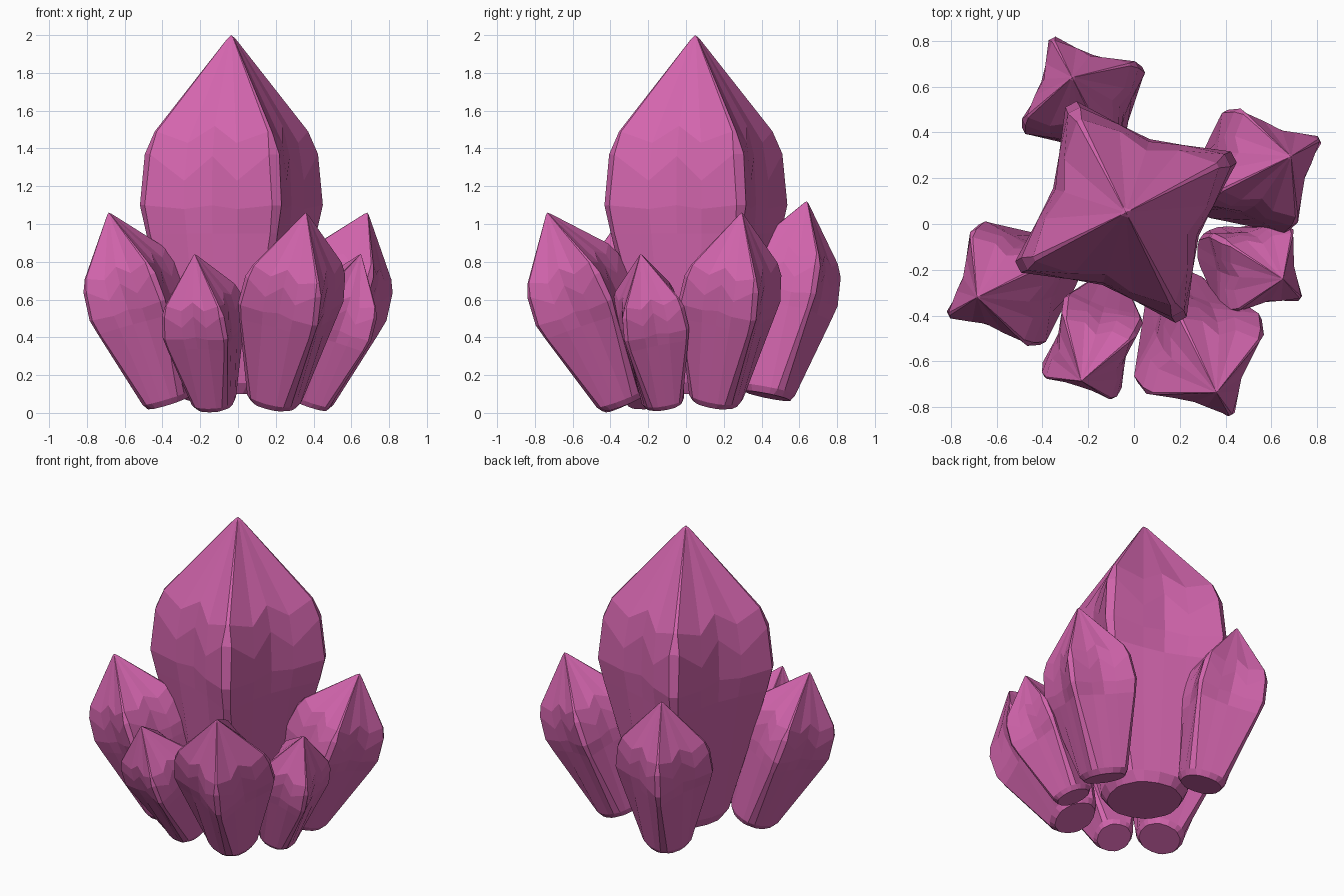
import bpy, math
from mathutils import Vector, Matrix

if "Cube" in bpy.data.objects:
    bpy.data.objects.remove(bpy.data.objects["Cube"])

# Height/radius profiles of one crystal: rib tip, flank and valley (unit = main crystal)
RIB = [(0, .225), (.06, .27), (.85, .495), (1.0, .53), (1.27, .50), (1.39, .45), (1.88, .025)]
FLANK = [(0, .225), (.06, .26), (.85, .365), (.98, .385), (1.13, .385), (1.33, .355), (1.88, .02)]
VALLEY = [(0, .22), (.06, .255), (.85, .325), (1.0, .335), (1.26, .325), (1.42, .285), (1.88, .018)]
SPREAD = [12, 8, 2.5, 3, 3.5, 1.5, 2]      # half angle of the narrow rib facet, per ring
HEIGHT = 1.9

mat = bpy.data.materials.new("pink_crystal")
mat.diffuse_color = (0.65, 0.13, 0.42, 1)
mat.use_nodes = True
mat.node_tree.nodes["Principled BSDF"].inputs["Base Color"].default_value = mat.diffuse_color


def crystal_mesh():
    rows = len(RIB)
    verts = []
    for k in range(rows):
        ring = [(-SPREAD[k], RIB), (SPREAD[k], RIB), (22.5, FLANK), (45, VALLEY), (67.5, FLANK)]
        for q in range(4):
            for deg, prof in ring:
                a = math.radians(q * 90 + deg)
                z, r = prof[k]
                verts.append((r * math.cos(a), r * math.sin(a), z))
    n = len(verts) // rows
    verts.append((0, 0, HEIGHT))
    faces = [tuple(reversed(range(n)))]
    for i in range(n):
        j = (i + 1) % n
        for k in range(rows - 1):
            faces.append((k * n + i, k * n + j, (k + 1) * n + j, (k + 1) * n + i))
        faces.append(((rows - 1) * n + i, (rows - 1) * n + j, rows * n))
    mesh = bpy.data.meshes.new("crystal")
    mesh.from_pydata(verts, [], faces)
    mesh.materials.append(mat)
    return mesh


def place(name, base, apex, twist=27):
    base, axis = Vector(base), Vector(apex) - Vector(base)
    tilt = Vector((0, 0, 1)).rotation_difference(axis).to_matrix().to_4x4()
    ob = bpy.data.objects.new(name, mesh)
    ob.matrix_world = (Matrix.Translation(base) @ tilt
                       @ Matrix.Rotation(math.radians(twist), 4, 'Z')
                       @ Matrix.Scale(axis.length / HEIGHT, 4))
    bpy.context.collection.objects.link(ob)


mesh = crystal_mesh()

# Tall upright centre crystal
place("main_crystal", (-.035, .055, .10), (-.035, .05, 2.0))
# Smaller crystals leaning outwards around it
place("left_crystal", (-.36, -.19, .06), (-.685, -.32, 1.06))
place("front_crystal", (.19, -.325, .06), (.36, -.735, 1.06))
place("front_left_crystal", (-.125, -.335, .045), (-.23, -.685, .84))
place("right_crystal", (.375, -.12, .045), (.65, -.24, .84), 54)
place("back_right_crystal", (.36, .155, .06), (.685, .295, 1.06))
place("back_crystal", (-.165, .43, .09), (-.27, .64, 1.12))
